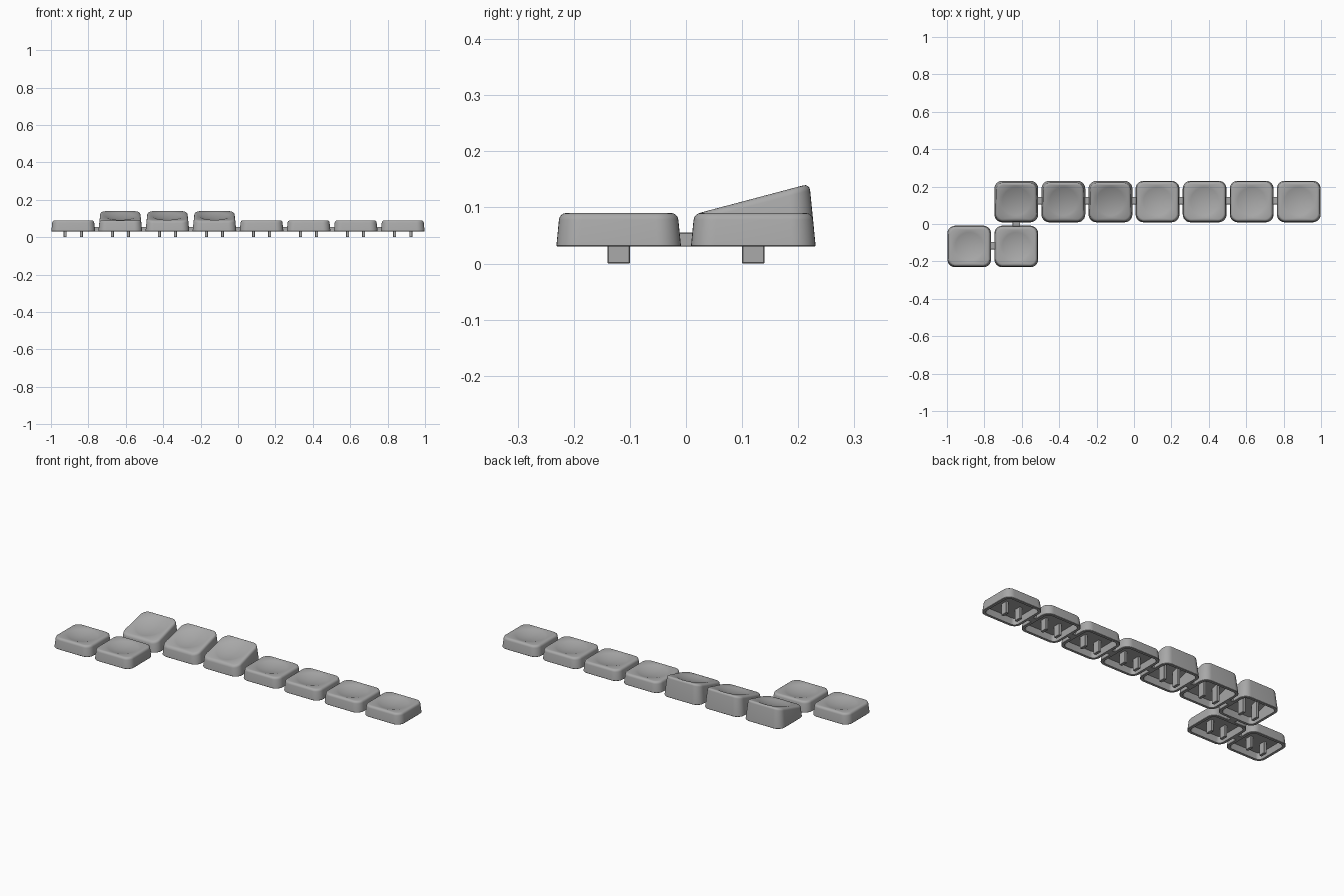
import bpy, bmesh, math

cube = bpy.data.objects.get("Cube")
if cube:
    bpy.data.objects.remove(cube, do_unlink=True)

PITCH, ROW_Y = 0.2517, 0.12
HALF_X, HALF_Y = 0.117, 0.111
BASE, TOP = 0.03, 0.09
CORNER, SEGS = 0.042, 9
DISH_R, DISH_DEPTH = 0.088, 0.014

grey = bpy.data.materials.new("plain grey")
grey.use_nodes = True
COLOUR = (0.4, 0.4, 0.4, 1)
grey.diffuse_color = COLOUR
grey.node_tree.nodes["Principled BSDF"].inputs["Base Color"].default_value = COLOUR


def finish(name, bm, location):
    bmesh.ops.recalc_face_normals(bm, faces=bm.faces)
    mesh = bpy.data.meshes.new(name)
    bm.to_mesh(mesh)
    bm.free()
    mesh.materials.append(grey)
    obj = bpy.data.objects.new(name, mesh)
    bpy.context.collection.objects.link(obj)
    obj.location = location
    bpy.ops.object.select_all(action='DESELECT')
    obj.select_set(True)
    bpy.context.view_layer.objects.active = obj
    bpy.ops.object.shade_smooth_by_angle(angle=math.radians(30))
    return obj


def rounded_rect(inset):
    """Plan outline of a cap, shrunk by inset."""
    radius = max(CORNER - inset, 0.012)
    points = []
    for k, (sx, sy) in enumerate([(1, 1), (-1, 1), (-1, -1), (1, -1)]):
        for j in range(SEGS):
            a = math.pi / 2 * (k + j / (SEGS - 1))
            points.append((sx * (HALF_X - inset - radius) + radius * math.cos(a),
                           sy * (HALF_Y - inset - radius) + radius * math.sin(a)))
    return points


def circle(radius):
    count = 4 * SEGS
    return [(radius * math.cos(2 * math.pi * (i + 0.5) / count),
             radius * math.sin(2 * math.pi * (i + 0.5) / count)) for i in range(count)]


def keycap(name, x, y, slope):
    """Hollow tapered shell with a dished top; slope tilts the top."""
    bm = bmesh.new()

    def top_z(py):
        return TOP + slope * (py + HALF_Y - 0.014)

    def ring(points, height):
        return [bm.verts.new((px, py, height(py))) for px, py in points]

    def tapered(inset, drop):
        """Ring just below the top plane, pulled in by the wall taper."""
        verts = []
        for px, py in rounded_rect(inset):
            z = top_z(py) - drop
            k = 1 - 0.1 * (z - BASE) / HALF_X
            verts.append(bm.verts.new((px * k, py * k, top_z(py * k) - drop)))
        return verts

    # Cavity, bottom rim and outer wall
    ceiling = lambda py: top_z(py) - 0.027
    rings = [ring(rounded_rect(0.022), ceiling),
             ring(rounded_rect(0.016), lambda py: BASE),
             ring(rounded_rect(0.002), lambda py: BASE),
             ring(rounded_rect(0), lambda py: BASE + 0.002)]
    # Rounded top edge
    bevel = 0.012
    for i in range(5):
        a = math.pi / 2 * i / 4
        rings.append(tapered(bevel * (1 - math.cos(a)), bevel * (1 - math.sin(a))))
    # Round dish
    for i in range(7):
        t = 1 - i / 7
        rings.append(ring(circle(DISH_R * t),
                          lambda py: top_z(py) - DISH_DEPTH * (1 - t * t)))
    for lower, upper in zip(rings, rings[1:]):
        for i in range(len(lower)):
            j = (i + 1) % len(lower)
            bm.faces.new((lower[i], lower[j], upper[j], upper[i]))
    bm.faces.new(rings[0])
    centre = bm.verts.new((0, 0, top_z(0) - DISH_DEPTH))
    last = rings[-1]
    for i in range(len(last)):
        bm.faces.new((last[i], last[(i + 1) % len(last)], centre))
    finish(name, bm, (x, y, 0))


def box(name, centre, size, z0, z1):
    bm = bmesh.new()
    bmesh.ops.create_cube(bm, size=1)
    for v in bm.verts:
        v.co = (v.co.x * size[0], v.co.y * size[1], z0 + (v.co.z + 0.5) * (z1 - z0))
    bmesh.ops.bevel(bm, geom=bm.edges[:], offset=0.0015, segments=1, affect='EDGES')
    finish(name, bm, (centre[0], centre[1], 0))


# Seven caps in the back row, two in the front row
columns = [(i - 3.5) * PITCH for i in range(8)]
caps = [(x, ROW_Y, 0.265 if i < 3 else 0) for i, x in enumerate(columns[1:])]
caps += [(x, -ROW_Y, 0) for x in columns[:2]]
for n, (x, y, slope) in enumerate(caps, 1):
    keycap(f"{'sloped' if slope else 'flat'}_cap_{n}", x, y, slope)
    for side, s in (("right", -1), ("left", 1)):
        box(f"{side}_stem_{n}", (x + s * 0.043, y), (0.016, 0.04), 0,
            0.094 if slope else 0.068)

# Small bridges joining neighbouring caps
for n in range(1, 7):
    box(f"back_bridge_{n}", ((columns[n] + columns[n + 1]) / 2, ROW_Y + 0.005),
        (0.045, 0.04), BASE, 0.055)
box("front_bridge", ((columns[0] + columns[1]) / 2, -ROW_Y + 0.005), (0.045, 0.04), BASE, 0.055)
box("row_bridge", (columns[1], 0), (0.04, 0.045), BASE, 0.055)
